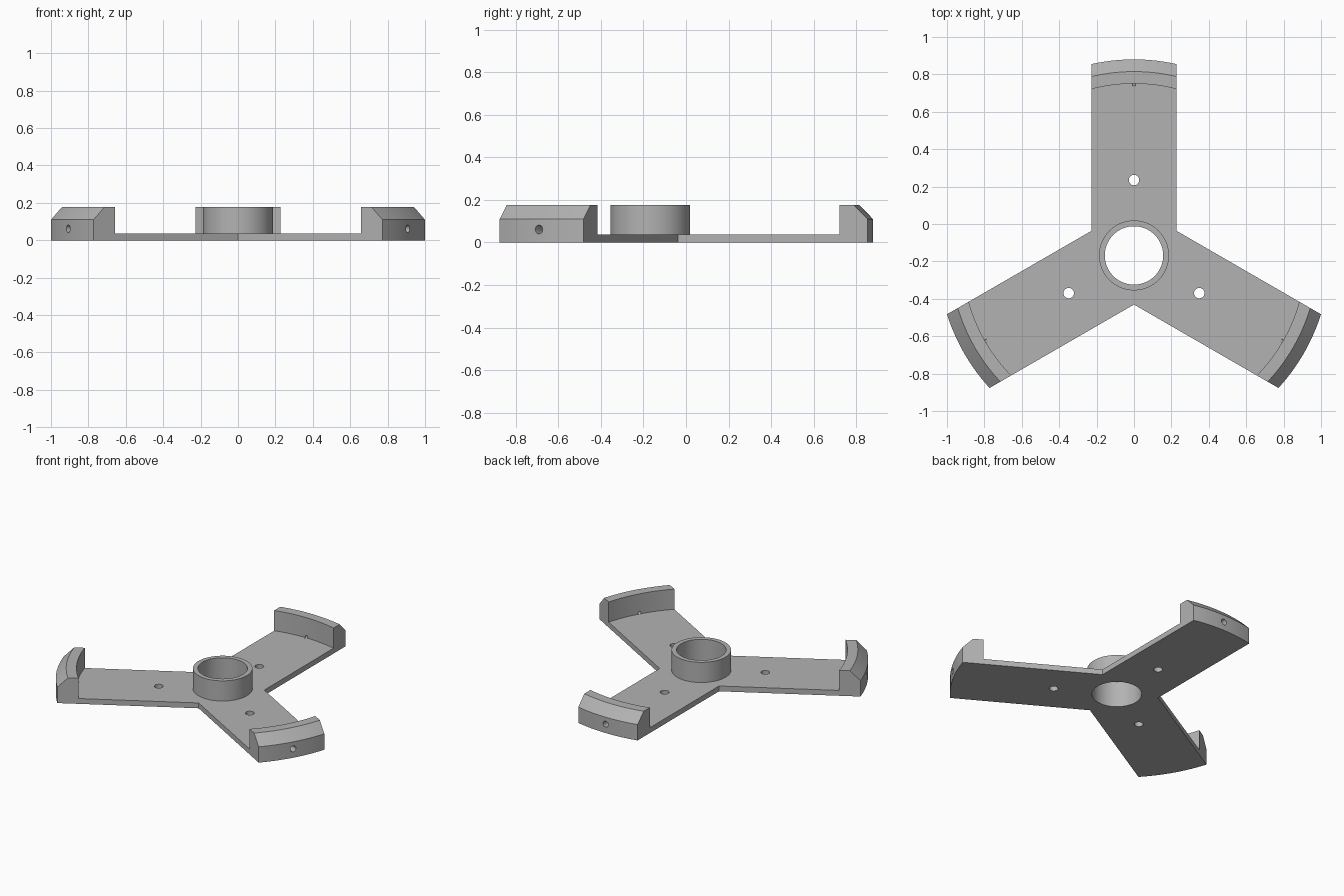
import bpy, bmesh, math
from mathutils import Matrix, Vector

cube = bpy.data.objects.get("Cube")
if cube:
    bpy.data.objects.remove(cube, do_unlink=True)

CENTRE_Y = -0.168                       # hub axis
HALF_W = 0.2275                         # half width of an arm
R_IN, R_TOP, R_OUT = 0.918, 0.983, 1.048  # rim radii
Z_PLATE, Z_CHAMFER, Z_TOP = 0.037, 0.11, 0.177
COLS = 20

grey = bpy.data.materials.new("neutral grey")
grey.diffuse_color = (0.45, 0.45, 0.45, 1)
grey.use_nodes = True
grey.node_tree.nodes["Principled BSDF"].inputs["Base Color"].default_value = (0.45, 0.45, 0.45, 1)
centre = Matrix.Translation((0, CENTRE_Y, 0))
turns = [centre @ Matrix.Rotation(i * math.tau / 3, 4, 'Z') for i in range(3)]


def make_object(name, bm):
    mesh = bpy.data.meshes.new(name)
    bm.to_mesh(mesh)
    bm.free()
    mesh.materials.append(grey)
    obj = bpy.data.objects.new(name, mesh)
    bpy.context.collection.objects.link(obj)
    return obj


def section(x):
    """Side outline of an arm at sideways offset x, from hub axis to rim."""
    start = abs(x) * math.tan(math.radians(30))
    arc = lambda r: math.sqrt(r * r - x * x)
    return [(x, start, 0), (x, arc(R_OUT), 0), (x, arc(R_OUT), Z_CHAMFER),
            (x, arc(R_TOP), Z_TOP), (x, arc(R_IN), Z_TOP),
            (x, arc(R_IN), Z_PLATE), (x, start, Z_PLATE)]


# Three-armed plate with raised, chamfered rims
bm = bmesh.new()
for turn in turns:
    rows = [[bm.verts.new(turn @ Vector(p))
             for p in section(-HALF_W + 2 * HALF_W * i / COLS)]
            for i in range(COLS + 1)]
    for a, b in zip(rows, rows[1:]):
        for k in range(6):
            bm.faces.new((a[k], a[k + 1], b[k + 1], b[k]))
    bm.faces.new(rows[0])
    bm.faces.new(rows[-1][::-1])
bmesh.ops.remove_doubles(bm, verts=bm.verts[:], dist=0.0001)
bmesh.ops.recalc_face_normals(bm, faces=bm.faces[:])
bmesh.ops.dissolve_limit(bm, angle_limit=math.radians(0.1),
                         verts=bm.verts[:], edges=bm.edges[:])
bracket = make_object("three_arm_bracket", bm)


def add_cylinder(bm, matrix, r1, r2, depth, sides):
    bmesh.ops.create_cone(bm, cap_ends=True, segments=sides, radius1=r1,
                          radius2=r2, depth=depth, matrix=matrix)


def combine(bm, name, operation):
    """Apply a boolean with a temporary helper."""
    helper = make_object(name, bm)
    helper.hide_render = True
    mod = bracket.modifiers.new(name, 'BOOLEAN')
    mod.operation, mod.solver, mod.object = operation, 'EXACT', helper
    bpy.ops.object.modifier_apply(modifier=mod.name)
    bpy.data.objects.remove(helper, do_unlink=True)


bpy.ops.object.select_all(action='DESELECT')
bpy.context.view_layer.objects.active = bracket
bracket.select_set(True)

# Hub collar
bm = bmesh.new()
z0 = Z_PLATE / 2
add_cylinder(bm, centre @ Matrix.Translation((0, 0, (z0 + Z_TOP) / 2)),
             0.187, 0.187, Z_TOP - z0, 72)
combine(bm, "hub_collar", 'UNION')

# Hub bore, arm holes and slanting rim holes
bm = bmesh.new()
add_cylinder(bm, centre, 0.156, 0.156, 1, 72)
outer, inner = Vector((0, 1.07, 0.064)), Vector((0, 0.906, 0.042))
axis = inner - outer
slant = Matrix.Translation((outer + inner) / 2) @ axis.to_track_quat('Z', 'Y').to_matrix().to_4x4()
for turn in turns:
    add_cylinder(bm, turn @ Matrix.Translation((0, 0.403, 0)), 0.028, 0.028, 0.4, 32)
    add_cylinder(bm, turn @ slant, 0.022, 0.009, axis.length, 24)
combine(bm, "holes", 'DIFFERENCE')

bpy.ops.object.shade_smooth_by_angle(angle=math.radians(25))
